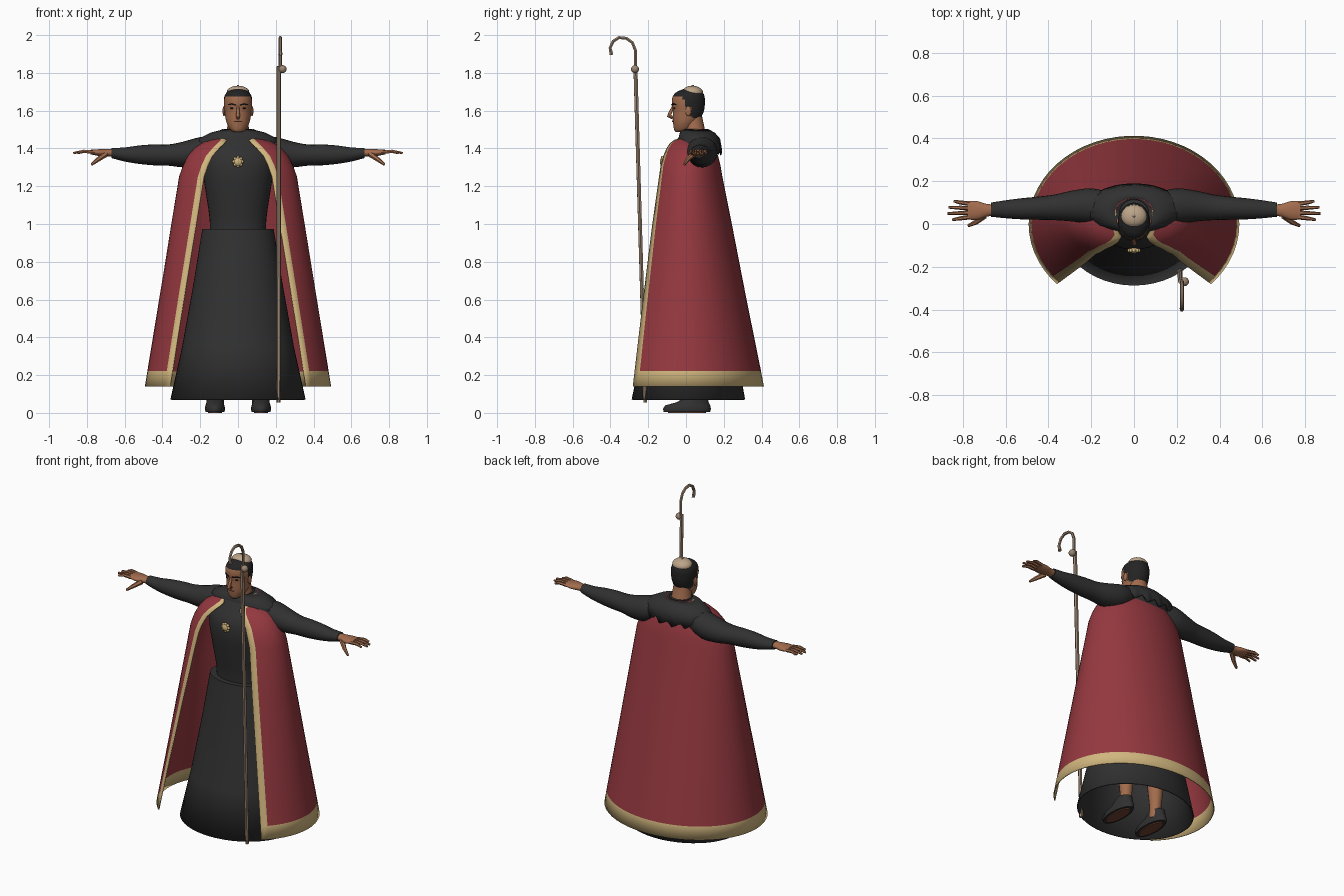
import bpy, bmesh
from math import sin, cos, pi, radians
from mathutils import Vector

if "Cube" in bpy.data.objects:
    bpy.data.objects.remove(bpy.data.objects["Cube"], do_unlink=True)


def material(name, r, g, b):
    m = bpy.data.materials.new(name)
    m.use_nodes = True
    m.diffuse_color = (r, g, b, 1)
    node = m.node_tree.nodes["Principled BSDF"]
    node.inputs["Base Color"].default_value = (r, g, b, 1)
    node.inputs["Roughness"].default_value = 0.8
    return m


RED = material("cape red", 0.3, 0.04, 0.05)
GOLD = material("trim gold", 0.64, 0.47, 0.21)
CLOTH = material("charcoal cloth", 0.03, 0.03, 0.031)
HAIR = material("black hair", 0.017, 0.017, 0.018)
SKIN = material("brown skin", 0.36, 0.15, 0.075)
LIP = material("dark brown", 0.17, 0.06, 0.035)
WOOD = material("staff wood", 0.33, 0.235, 0.165)
FELT = material("cap beige", 0.5, 0.37, 0.25)


def finish(obj, *mats, angle=50):
    for m in mats:
        obj.data.materials.append(m)
    bpy.ops.object.select_all(action='DESELECT')
    obj.select_set(True)
    bpy.context.view_layer.objects.active = obj
    bpy.ops.object.shade_smooth_by_angle(angle=radians(angle))
    return obj


def loft(name, rings, mats, closed=True, caps=(True, True), rule=None, thick=0):
    """Skin a list of point rings; rule(face centre, row, column) picks the material."""
    bm = bmesh.new()
    rows = [[bm.verts.new(p) for p in ring] for ring in rings]
    n = len(rows[0])
    for r, (a, b) in enumerate(zip(rows, rows[1:])):
        for c in range(n if closed else n - 1):
            d = (c + 1) % n
            f = bm.faces.new((a[c], a[d], b[d], b[c]))
            if rule:
                f.material_index = rule(f.calc_center_median(), r, c)
    for use, row in zip(caps, (rows[0], rows[-1])):
        if use:
            bm.faces.new(row).material_index = 0 if row is rows[0] else len(mats) - 1
    bmesh.ops.recalc_face_normals(bm, faces=bm.faces)
    mesh = bpy.data.meshes.new(name)
    bm.to_mesh(mesh)
    bm.free()
    obj = bpy.data.objects.new(name, mesh)
    bpy.context.collection.objects.link(obj)
    if thick:
        mod = obj.modifiers.new("thickness", 'SOLIDIFY')
        mod.thickness, mod.offset = thick, 0
    return finish(obj, *mats)


def smooth_rows(rows, steps=4):
    """Catmull-Rom resampling of profile rows."""
    out = []
    for i in range(len(rows) - 1):
        quad = [rows[max(0, min(len(rows) - 1, i + k))] for k in (-1, 0, 1, 2)]
        for s in range(steps):
            t = s / steps
            out.append([0.5 * (2 * b + (c - a) * t + (2 * a - 5 * b + 4 * c - d) * t * t
                               + (3 * b - a - 3 * c + d) * t ** 3) for a, b, c, d in zip(*quad)])
    return out + [list(rows[-1])]


def oval(z, rx, front, back, x=0, n=32):
    """Horizontal oval between two y limits."""
    cy, ry = (front + back) / 2, (back - front) / 2
    return [Vector((x + rx * cos(2 * pi * i / n), cy + ry * sin(2 * pi * i / n), z)) for i in range(n)]


def tube(name, points, radii, mat, sides=1):
    cu = bpy.data.curves.new(name, 'CURVE')
    cu.dimensions, cu.bevel_depth, cu.bevel_resolution, cu.use_fill_caps = '3D', 1, sides, True
    sp = cu.splines.new('POLY')
    sp.points.add(len(points) - 1)
    for p, co, r in zip(sp.points, points, radii):
        p.co, p.radius = (*co, 1), r
    obj = bpy.data.objects.new(name, cu)
    bpy.context.collection.objects.link(obj)
    bpy.ops.object.select_all(action='DESELECT')
    obj.select_set(True)
    bpy.context.view_layer.objects.active = obj
    bpy.ops.object.convert(target='MESH')
    return finish(bpy.context.object, mat)


def ball(name, loc, scale, mat):
    bpy.ops.mesh.primitive_uv_sphere_add(segments=20, ring_count=12, radius=1, location=loc)
    obj = bpy.context.object
    obj.name, obj.scale = name, scale
    return finish(obj, mat)


# Long skirt, open below
loft("skirt", [oval(z, rx, f, b, n=48) for z, rx, f, b in (
    (0.07, 0.355, -0.285, 0.31), (0.35, 0.293, -0.225, 0.26), (0.7, 0.23, -0.155, 0.2),
    (0.9, 0.198, -0.12, 0.165), (0.97, 0.187, -0.11, 0.155))],
    [CLOTH], caps=(False, True), thick=0.006)

# Fitted tunic body
loft("torso", [oval(*r) for r in smooth_rows((
    (0.93, 0.15, -0.08, 0.13), (1.02, 0.15, -0.085, 0.13), (1.15, 0.168, -0.105, 0.14),
    (1.27, 0.187, -0.12, 0.15), (1.36, 0.2, -0.108, 0.165), (1.43, 0.2, -0.06, 0.165),
    (1.475, 0.13, -0.025, 0.145), (1.5, 0.06, 0.0, 0.1)))], [CLOTH])

# Shoulder yoke with a ragged hem
yoke = [oval(z, rx, f, b, n=48) for z, rx, f, b in (
    (1.5, 0.068, -0.015, 0.115), (1.482, 0.14, -0.03, 0.15),
    (1.45, 0.205, -0.038, 0.178), (1.41, 0.222, -0.04, 0.187))]
for i, p in enumerate(yoke[-1]):
    back = max(0, (p.y - 0.07) / 0.12)
    p.z += (0.022 if i % 3 == 0 else -0.012 if i % 3 == 1 else 0) - 0.035 * back
loft("shoulder_yoke", yoke, [CLOTH], caps=(False, False), thick=0.006)

# Cape: open oval rings (z, half width, depth, centre y, opening angle)
N = 44


def cape_ring(z, rx, ry, cy, a):
    a = radians(a)
    trim = 0.052 / rx ** 0.8
    ts = [-a] + [-a + trim + (pi + 2 * a - 2 * trim) * i / (N - 3) for i in range(N - 2)] + [pi + a]
    return [Vector((rx * cos(t), cy + ry * sin(t), z)) for t in ts]


loft("cape", [cape_ring(*r) for r in (
    (0.14, 0.49, 0.41, 0, 43), (0.22, 0.477, 0.394, 0.001, 43.5), (0.6, 0.415, 0.315, 0.003, 46.5),
    (1.0, 0.35, 0.234, 0.006, 51), (1.25, 0.309, 0.182, 0.008, 54.5), (1.31, 0.288, 0.17, 0.01, 56.5),
    (1.36, 0.262, 0.153, 0.014, 59), (1.4, 0.228, 0.132, 0.018, 64), (1.425, 0.19, 0.115, 0.022, 67),
    (1.443, 0.15, 0.098, 0.03, 67), (1.46, 0.115, 0.075, 0.045, 35), (1.5, 0.085, 0.065, 0.055, 12))],
    [RED, GOLD], closed=False, caps=(False, False), thick=0.006,
    rule=lambda c, row, col: int(row == 0 or col in (0, N - 2)))

# Neck, head and hair
loft("neck", [oval(z, rx, f, b) for z, rx, f, b in (
    (1.44, 0.075, -0.01, 0.12), (1.5, 0.058, -0.012, 0.1), (1.57, 0.052, -0.02, 0.085))], [SKIN])


def hair_rule(c, row, col):
    return int(c.z > 1.675 or (c.y > -0.012 and c.z > 1.625) or (c.y > 0.03 and c.z > 1.56))


loft("head", [oval(*r) for r in smooth_rows((
    (1.487, 0.022, -0.055, -0.01), (1.5, 0.042, -0.063, 0.03), (1.53, 0.058, -0.068, 0.055),
    (1.56, 0.066, -0.07, 0.078), (1.6, 0.071, -0.07, 0.095), (1.64, 0.075, -0.075, 0.1),
    (1.675, 0.072, -0.07, 0.098), (1.7, 0.055, -0.048, 0.085), (1.715, 0.025, -0.01, 0.055)))],
    [SKIN, HAIR], rule=hair_rule)
tube("nose", [(0, -0.064, 1.63), (0, -0.083, 1.59), (0, -0.09, 1.572), (0, -0.068, 1.562)],
     [0.006, 0.009, 0.012, 0.009], SKIN, 2)
tube("mouth", [(-0.024, -0.063, 1.541), (0, -0.07, 1.544), (0.024, -0.063, 1.541)],
     [0.002, 0.005, 0.002], LIP)
cap = ball("skull_cap", (0, 0.037, 1.698), (0.06, 0.054, 0.034), FELT)
cap.rotation_euler.x = radians(-5)
ball("cap_knob", (0, 0.037, 1.732), (0.006, 0.006, 0.004), FELT)

# Round clasp with lobed rim
ball("clasp", (0, -0.124, 1.33), (0.024, 0.014, 0.024), GOLD)
for i in range(8):
    t = i * pi / 4
    ball("clasp_lobe", (0.022 * cos(t), -0.124, 1.33 + 0.022 * sin(t)), (0.009, 0.009, 0.009), GOLD)

SLEEVE = ((0.12, 0.08, 1.4, 0.07, 0.06), (0.2, 0.085, 1.382, 0.082, 0.078), (0.29, 0.084, 1.368, 0.072, 0.068),
          (0.37, 0.078, 1.365, 0.06, 0.056), (0.45, 0.074, 1.366, 0.054, 0.055), (0.53, 0.071, 1.367, 0.049, 0.048),
          (0.6, 0.069, 1.368, 0.042, 0.037), (0.67, 0.067, 1.376, 0.033, 0.027))
PALM = ((0.65, 0.066, 1.377, 0.026, 0.02), (0.69, 0.064, 1.377, 0.03, 0.02),
        (0.735, 0.063, 1.378, 0.044, 0.018), (0.78, 0.065, 1.381, 0.043, 0.012))


def limb(name, rows, s, mat):
    loft(name, [[Vector((s * x, y + ry * cos(t), z + rz * sin(t))) for t in
                 (2 * pi * i / 20 for i in range(20))] for x, y, z, ry, rz in smooth_rows(rows, 3)], [mat])


# Everything that comes in left and right pairs
for s, side in ((1, "left"), (-1, "right")):
    limb(side + "_sleeve", SLEEVE, s, CLOTH)
    limb(side + "_palm", PALM, s, SKIN)
    for k, reach in enumerate((0.85, 0.872, 0.868, 0.842)):
        y = 0.032 + 0.021 * k
        tip = y + (k - 1.5) * 0.008
        tube(side + "_finger", [(s * 0.77, y, 1.38), (s * 0.815, (y + tip) / 2, 1.385), (s * reach, tip, 1.376)],
             [0.011, 0.0095, 0.006], SKIN)
    tube(side + "_thumb", [(s * 0.7, 0.04, 1.37), (s * 0.74, 0.008, 1.342), (s * 0.775, -0.008, 1.315)],
         [0.016, 0.012, 0.007], SKIN)
    ball(side + "_ear", (s * 0.074, 0.012, 1.598), (0.008, 0.016, 0.026), SKIN)
    ball(side + "_eye", (s * 0.03, -0.061, 1.613), (0.012, 0.006, 0.005), HAIR)
    tube(side + "_brow", [(s * 0.012, -0.075, 1.63), (s * 0.032, -0.068, 1.636), (s * 0.053, -0.052, 1.632)],
         [0.004, 0.005, 0.002], HAIR)
    # Leg, shoe and sole
    loft(side + "_leg", [oval(z, r, 0.06 - r, 0.06 + r, s * 0.11, 16) for z, r in (
        (0.04, 0.035), (0.12, 0.034), (0.28, 0.05), (0.5, 0.055))], [SKIN])
    loft(side + "_shoe", [oval(z, rx, f, b, s * 0.122, 20) for z, rx, f, b in (
        (0.006, 0.05, -0.118, 0.128), (0.022, 0.054, -0.122, 0.132), (0.04, 0.05, -0.11, 0.128),
        (0.056, 0.045, -0.05, 0.12), (0.09, 0.043, 0.005, 0.112))], [CLOTH])
    loft(side + "_sole", [oval(z, 0.036, -0.095, 0.105, s * 0.122, 20) for z in (0, 0.008)], [LIP])

# Crooked staff
tube("staff_shaft", [(0.215, -0.216, 0.055), (0.217, -0.268, 1.835)], [0.011, 0.012], WOOD)
tube("staff_crook", [(0.224, -0.268, 1.8), (0.224, -0.268, 1.92), (0.224, -0.284, 1.96), (0.224, -0.315, 1.983),
                     (0.224, -0.355, 1.987), (0.224, -0.385, 1.968), (0.224, -0.402, 1.932),
                     (0.224, -0.394, 1.895)], [0.009] * 7 + [0.011], WOOD)
ball("staff_knob", (0.236, -0.27, 1.82), (0.021, 0.021, 0.021), WOOD)
